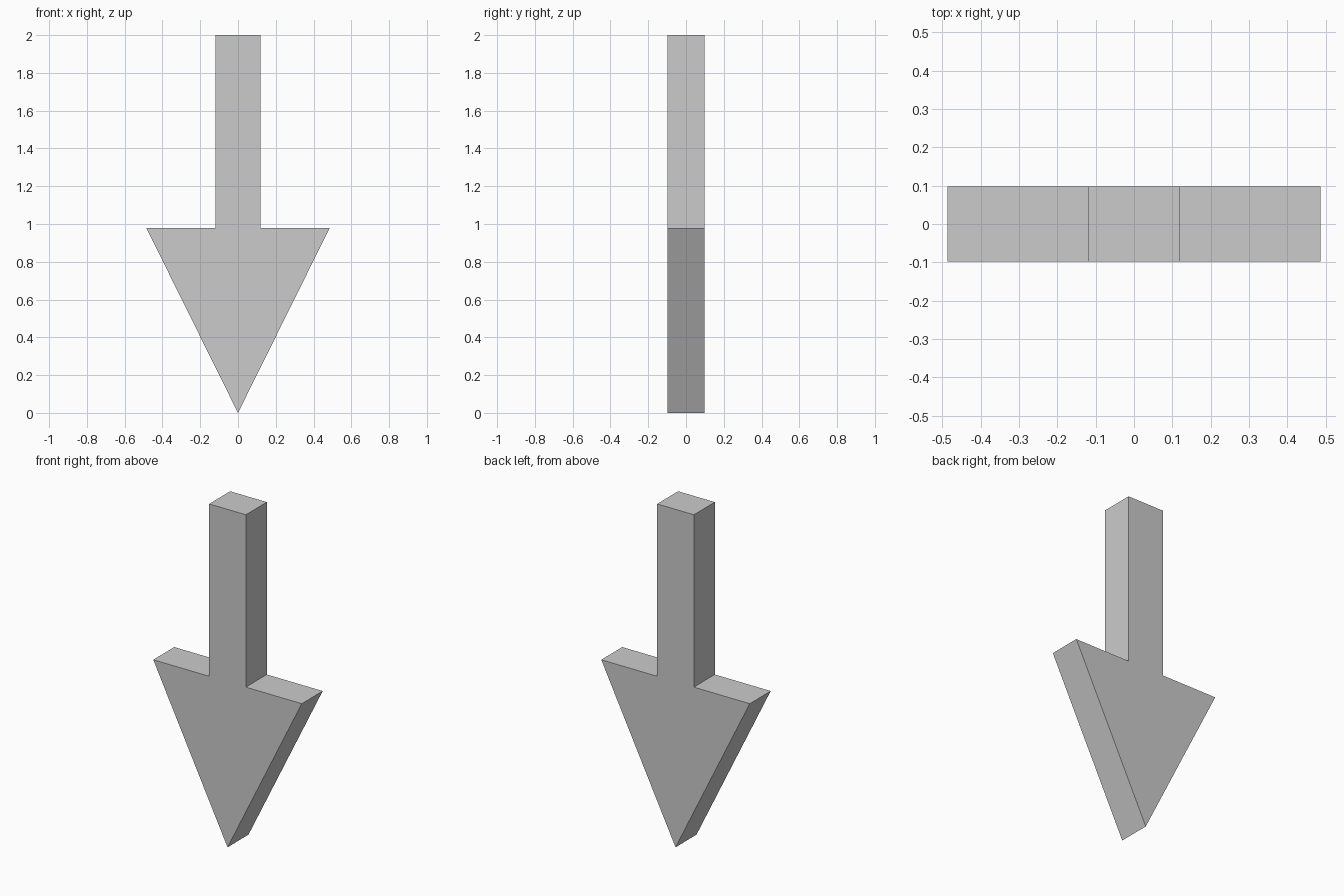
import bpy
import bmesh

cube = bpy.data.objects.get("Cube")
if cube:
    bpy.data.objects.remove(cube, do_unlink=True)

# Single plain grey
grey = bpy.data.materials.new("light_grey")
grey.use_nodes = True
colour = (0.6, 0.6, 0.6, 1)
grey.diffuse_color = colour
grey.node_tree.nodes["Principled BSDF"].inputs["Base Color"].default_value = colour

HALF_DEPTH = 0.098
SHAFT, HEAD = 0.12, 0.486   # half widths
SHOULDER, TOP = 0.98, 2.0   # heights

# Right half of the outline from tip to top, then mirrored for the other half
half = [(HEAD, SHOULDER), (SHAFT, SHOULDER), (SHAFT, TOP)]
outline = [(0, 0)] + half + [(-x, z) for x, z in reversed(half)]

# Arrow: front profile extruded towards the back
bm = bmesh.new()
front = bm.faces.new([bm.verts.new((x, -HALF_DEPTH, z)) for x, z in outline])
extruded = bmesh.ops.extrude_face_region(bm, geom=[front], use_keep_orig=True)
back_verts = [v for v in extruded["geom"] if isinstance(v, bmesh.types.BMVert)]
bmesh.ops.translate(bm, verts=back_verts, vec=(0, 2 * HALF_DEPTH, 0))
bmesh.ops.recalc_face_normals(bm, faces=bm.faces)

mesh = bpy.data.meshes.new("down_arrow")
bm.to_mesh(mesh)
bm.free()
mesh.materials.append(grey)
arrow = bpy.data.objects.new("down_arrow", mesh)
bpy.context.collection.objects.link(arrow)
